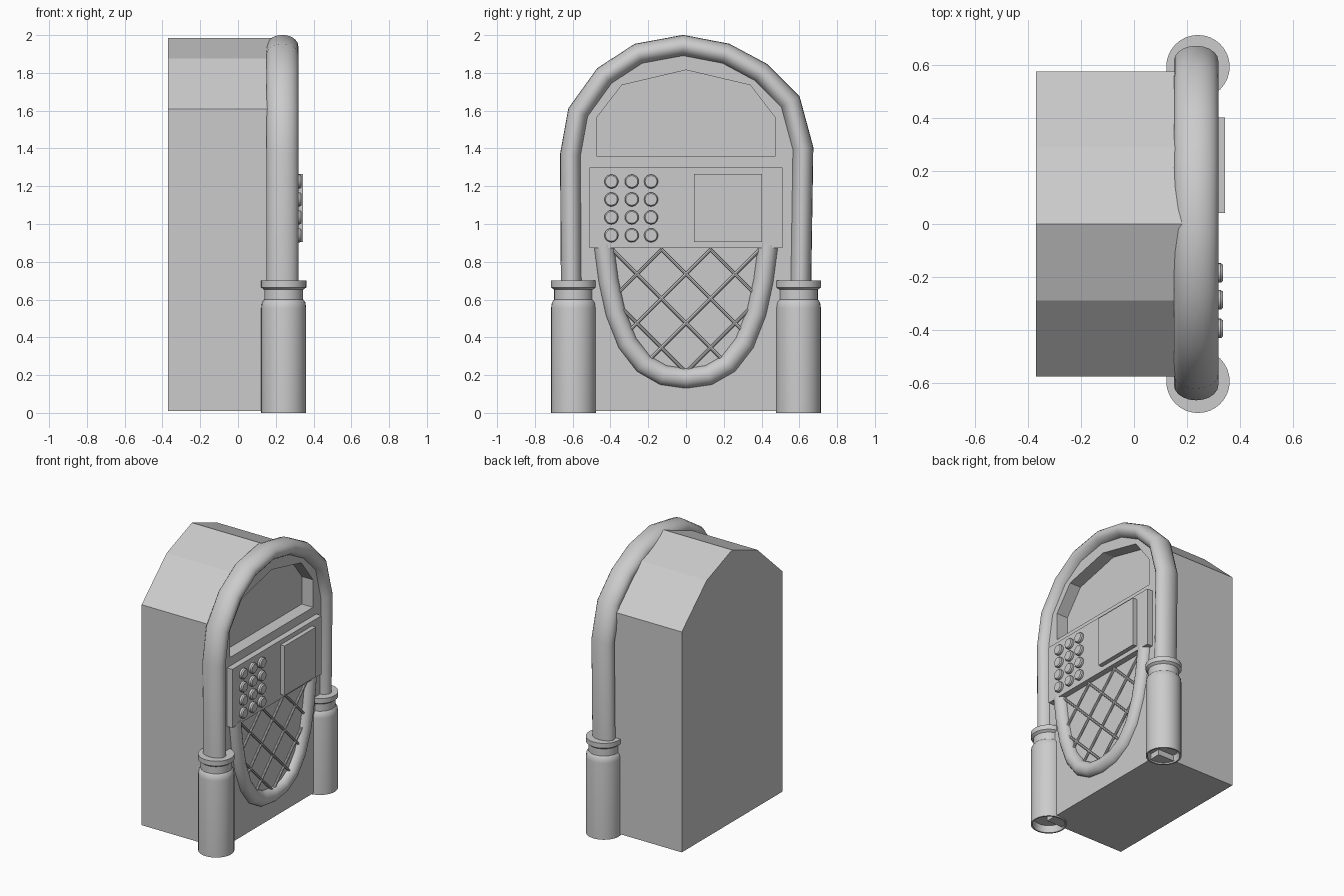
import bpy, bmesh, math
from mathutils import Vector, Matrix

if "Cube" in bpy.data.objects:
    bpy.data.objects.remove(bpy.data.objects["Cube"])

FRONT = 0.27  # x of the cabinet's front face


def finish(name, bm, smooth=False):
    bmesh.ops.recalc_face_normals(bm, faces=bm.faces)
    me = bpy.data.meshes.new(name)
    bm.to_mesh(me)
    bm.free()
    ob = bpy.data.objects.new(name, me)
    bpy.context.collection.objects.link(ob)
    bpy.ops.object.select_all(action='DESELECT')
    ob.select_set(True)
    bpy.context.view_layer.objects.active = ob
    if smooth:
        bpy.ops.object.shade_smooth_by_angle(angle=math.radians(32))
    return ob


def prism(name, outline, x0, x1):
    """Extrude a (y, z) outline along x."""
    bm = bmesh.new()
    f = bm.faces.new([bm.verts.new((x0, y, z)) for y, z in outline])
    ext = bmesh.ops.extrude_face_region(bm, geom=[f])
    vs = [g for g in ext['geom'] if isinstance(g, bmesh.types.BMVert)]
    bmesh.ops.translate(bm, verts=vs, vec=(x1 - x0, 0, 0))
    return finish(name, bm)


def rect(y0, y1, z0, z1):
    return [(y0, z0), (y1, z0), (y1, z1), (y0, z1)]


def bridge(bm, rings):
    for a, b in zip(rings, rings[1:]):
        for i in range(len(a)):
            j = (i + 1) % len(a)
            bm.faces.new((a[i], a[j], b[j], b[i]))
    bm.faces.new(rings[0])
    bm.faces.new(rings[-1])


def sweep(name, path, x, rx, r, n=20):
    """Mitred tube with an oval section along a (y, z) path."""
    pts = [Vector(p) for p in path]
    bm = bmesh.new()
    rings = []
    for i, p in enumerate(pts):
        d0 = (p - pts[i - 1]).normalized() if i else None
        d1 = (pts[i + 1] - p).normalized() if i < len(pts) - 1 else d0
        d0 = d0 or d1
        t = (d0 + d1).normalized()
        side = Vector((-t.y, t.x)) * (r / t.dot(d1))
        ring = []
        for k in range(n):
            a = 2 * math.pi * k / n
            q = p + side * math.cos(a)
            ring.append(bm.verts.new((x + rx * math.sin(a), q.x, q.y)))
        rings.append(ring)
    bridge(bm, rings)
    return finish(name, bm, True)


def lathe(name, profile, x, y, n=32):
    """Turn an (r, z) profile about a vertical axis."""
    bm = bmesh.new()
    rings = [[bm.verts.new((x + r * math.cos(2 * math.pi * k / n),
                            y + r * math.sin(2 * math.pi * k / n), z))
              for k in range(n)] for r, z in profile]
    bridge(bm, rings)
    return finish(name, bm, True)


def mirrored(half):
    """Complete a path whose last point lies on y = 0."""
    return half + [(-y, z) for y, z in reversed(half[:-1])]


# Cabinet with a recessed display window
cabinet = prism("cabinet", mirrored([(-0.577, 0.01), (-0.577, 1.61), (-0.29, 1.875), (0, 1.985)]),
                -0.37, FRONT)
cutter = prism("window_cutter", mirrored([(-0.475, 1.36), (-0.475, 1.56), (-0.34, 1.735), (0, 1.815)]),
               FRONT - 0.09, FRONT + 0.1)
cutter.hide_render = True
mod = cabinet.modifiers.new("window", 'BOOLEAN')
mod.operation, mod.solver, mod.object = 'DIFFERENCE', 'EXACT', cutter
bpy.context.view_layer.objects.active = cabinet
bpy.ops.object.modifier_apply(modifier=mod.name)
bpy.data.objects.remove(cutter, do_unlink=True)

# Arched tube over the front
sweep("arch_tube", [(-0.605, 0.62), (-0.61, 1.365), (-0.569, 1.59), (-0.43, 1.783), (-0.25, 1.90),
                    (-0.015, 1.943), (0.21, 1.90), (0.397, 1.80), (0.55, 1.647), (0.617, 1.40),
                    (0.605, 0.62)], 0.235, 0.084, 0.057)

# Columns carrying the arch, hollow underneath
column = [(0.10, 0.05), (0.108, 0), (0.119, 0), (0.119, 0.555), (0.115, 0.585), (0.103, 0.6),
          (0.103, 0.652), (0.12, 0.665), (0.12, 0.70)]
for s, label in ((-1, "left"), (1, "right")):
    lathe(label + "_column", column, 0.242, s * 0.595)

# U-shaped tube around the speaker
half_u = [(0.435, 0.89), (0.41, 0.70), (0.373, 0.53), (0.31, 0.37), (0.225, 0.26), (0.12, 0.20), (0, 0.183)]
sweep("speaker_tube", mirrored(half_u), 0.265, 0.053, 0.053)


def half_width(z):
    for (y0, z0), (y1, z1) in zip(half_u, half_u[1:]):
        if z1 <= z <= z0:
            return y1 + (y0 - y1) * (z - z1) / (z0 - z1)
    return -1


# Diagonal speaker lattice, clipped to the tube
bm = bmesh.new()
for y0 in (-0.655, -0.395, -0.135, 0.125):
    inside = [(y0 + t, 0.87 - t) for t in (i * 0.005 for i in range(200))
              if abs(y0 + t) < half_width(0.87 - t) - 0.025]
    for s in (-1, 1):
        a, b = (Vector((FRONT + 0.01, s * y, z)) for y, z in (inside[0], inside[-1]))
        d = b - a
        rot = d.to_track_quat('Z', 'Y').to_matrix().to_4x4()
        bmesh.ops.create_cone(bm, cap_ends=True, segments=8, radius1=0.009, radius2=0.009,
                              depth=d.length, matrix=Matrix.Translation((a + b) / 2) @ rot)
finish("speaker_lattice", bm, True)

# Control panel, screen and keypad
prism("control_panel", rect(-0.512, 0.512, 0.873, 1.298), FRONT - 0.01, 0.313)
prism("screen", rect(0.042, 0.402, 0.905, 1.265), 0.305, 0.345)
bm = bmesh.new()
for y in (-0.395, -0.287, -0.185):
    for z in (0.94, 1.035, 1.13, 1.225):
        for r1, r2, x0, x1 in ((0.037, 0.037, 0.305, 0.328), (0.037, 0.031, 0.328, 0.336)):
            bmesh.ops.create_cone(bm, cap_ends=x1 > 0.33, segments=20, radius1=r1, radius2=r2, depth=x1 - x0,
                                  matrix=Matrix.Translation(((x0 + x1) / 2, y, z)) @ Matrix.Rotation(math.pi / 2, 4, 'Y'))
finish("keypad_buttons", bm, True)
